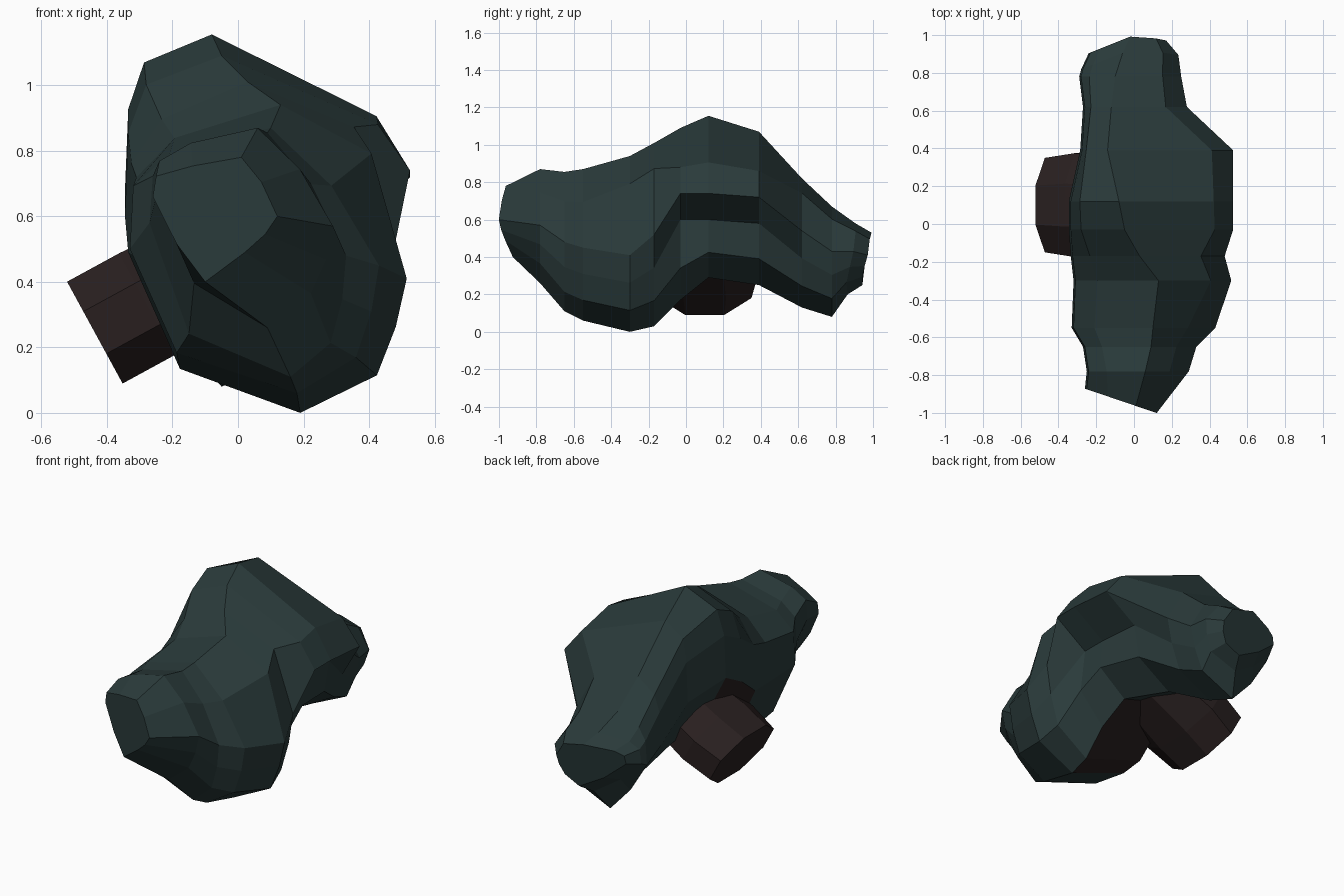
import bpy, bmesh, math
from mathutils import Vector

if "Cube" in bpy.data.objects:
    bpy.data.objects.remove(bpy.data.objects["Cube"])


def material(name, rgb):
    m = bpy.data.materials.new(name)
    m.diffuse_color = (*rgb, 1)
    m.use_nodes = True
    m.node_tree.nodes["Principled BSDF"].inputs["Base Color"].default_value = m.diffuse_color
    return m


teal = material("dark teal", (0.023, 0.043, 0.043))
brown = material("dark brown", (0.022, 0.014, 0.014))


def loft(name, rings, mats):
    """Skin equal-length rings of points, close both ends, return object."""
    bm = bmesh.new()
    vr = [[bm.verts.new(p) for p in r] for r in rings]
    n = len(vr[0])
    for a, b in zip(vr, vr[1:]):
        for i in range(n):
            j = (i + 1) % n
            bm.faces.new((a[i], a[j], b[j], b[i]))
    bm.faces.new(vr[0])
    bm.faces.new(vr[-1])
    bmesh.ops.recalc_face_normals(bm, faces=bm.faces)
    me = bpy.data.meshes.new(name)
    bm.to_mesh(me)
    bm.free()
    for m in mats:
        me.materials.append(m)
    ob = bpy.data.objects.new(name, me)
    bpy.context.collection.objects.link(ob)
    return ob


# Body sections: y, x left, x right, z top, z bottom,
# x of top, x of bottom, z of left, z of right
SECTIONS = [
    (-0.96, -0.26, 0.12, 0.78, 0.40, 0.01, -0.10, 0.66, 0.60),
    (-0.78, -0.25, 0.29, 0.87, 0.26, 0.06, 0.09, 0.66, 0.57),
    (-0.65, -0.27, 0.33, 0.855, 0.11, 0.09, 0.16, 0.58, 0.48),
    (-0.55, -0.33, 0.43, 0.87, 0.06, 0.10, 0.18, 0.50, 0.45),
    (-0.30, -0.32, 0.515, 0.94, 0.00, 0.13, 0.19, 0.48, 0.41),
    (-0.17, -0.335, 0.48, 1.01, 0.03, 0.03, 0.20, 0.49, 0.52),
    (-0.03, -0.345, 0.525, 1.09, 0.17, -0.05, 0.20, 0.60, 0.74),
    (0.12, -0.345, 0.525, 1.155, 0.29, -0.08, 0.17, 0.68, 0.74),
    (0.39, -0.285, 0.525, 1.07, 0.25, -0.14, 0.08, 0.62, 0.72),
    (0.62, -0.27, 0.28, 0.82, 0.13, -0.12, -0.02, 0.45, 0.54),
    (0.78, -0.29, 0.25, 0.67, 0.08, -0.10, -0.05, 0.40, 0.43),
    (0.93, -0.28, 0.235, 0.58, 0.20, -0.06, 0.00, 0.42, 0.43),
    (1.00, -0.24, 0.17, 0.53, 0.25, -0.02, 0.04, 0.44, 0.41),
]


def section(k, y, xl, xr, zt, zb, xt, xb, zl, zr):
    shoulder, tail = 6 <= k <= 8, k >= 9
    f = 0.55 if k == 0 else 0.66 if k == 1 else 0.72
    # upper right is flat: slanted snout side, long shoulder slope
    if shoulder:
        ux, uz = 0.83, 0.40
    elif k < 4:
        ux, uz = 0.56, 0.58
    else:
        ux, uz = f, f
    # lower right is undercut below the shoulder
    lx, lz = (0.48, 0.70) if shoulder else (f, f)
    low = (xb + (xr - xb) * lx, zr + (zb - zr) * lz)
    if shoulder:
        notch = (xr - 0.20, zr - 0.14)
    else:
        notch = ((xr + low[0]) / 2 + 0.012, (zr + low[1]) / 2)
    # left side is a steep wall, bevelled at the top, V-shaped under the tail
    fl, fz = (0.78, 0.82) if shoulder else (f, 0.78)
    fb = 0.55 if tail else f
    pts = [
        (xt, zt),
        (xt + (xr - xt) * ux, zr + (zt - zr) * uz),
        (xr, zr),
        notch,
        low,
        (xb, zb),
        (xb + (xl - xb) * fb, zl + (zb - zl) * fb),
        (xl, zl),
        (xl + 0.01, zl + (zt - zl) * 0.52),
        (xt + (xl - xt) * fl, zl + (zt - zl) * fz),
    ]

    # the snout is cut at a slant, the tail end leans away low on the left
    def cut(x, z):
        if k == 0:
            return -0.34 * x
        if k > 10:
            return -0.4 * max(0, -x) - 0.3 * max(0, 0.42 - z) - 0.15 * max(0, x)
        return 0

    return [(x, y + cut(x, z), z) for x, z in pts]


body = loft("body", [section(k, *s) for k, s in enumerate(SECTIONS)], [teal, brown])

# Brown lining of the arch: its front wall and roof on the left side
for p in body.data.polygons:
    c, n = p.center, p.normal
    if -0.27 < c.y < 0.1 and c.x < 0.06 and c.z < 0.55 and n.z < -0.1 and n.y > 0.05:
        p.material_index = 1

# Slanted oval stub coming out under the arch
axis = Vector((0.88, 0, 0.48)).normalized()
up = Vector((-axis.z, 0, axis.x))
start = Vector((-0.437, 0.10, 0.245))


def oval(dist, ry, ru):
    pts = []
    for i in range(8):
        a = math.tau * (i + 0.5) / 8
        k = 1 / math.cos(math.pi / 8)
        pts.append(start + axis * dist + Vector((0, ry * math.cos(a) * k, 0))
                   + up * (ru * math.sin(a) * k))
    return pts


loft("stub", [oval(0, 0.25, 0.177), oval(0.18, 0.275, 0.177), oval(0.65, 0.22, 0.16)], [brown])
